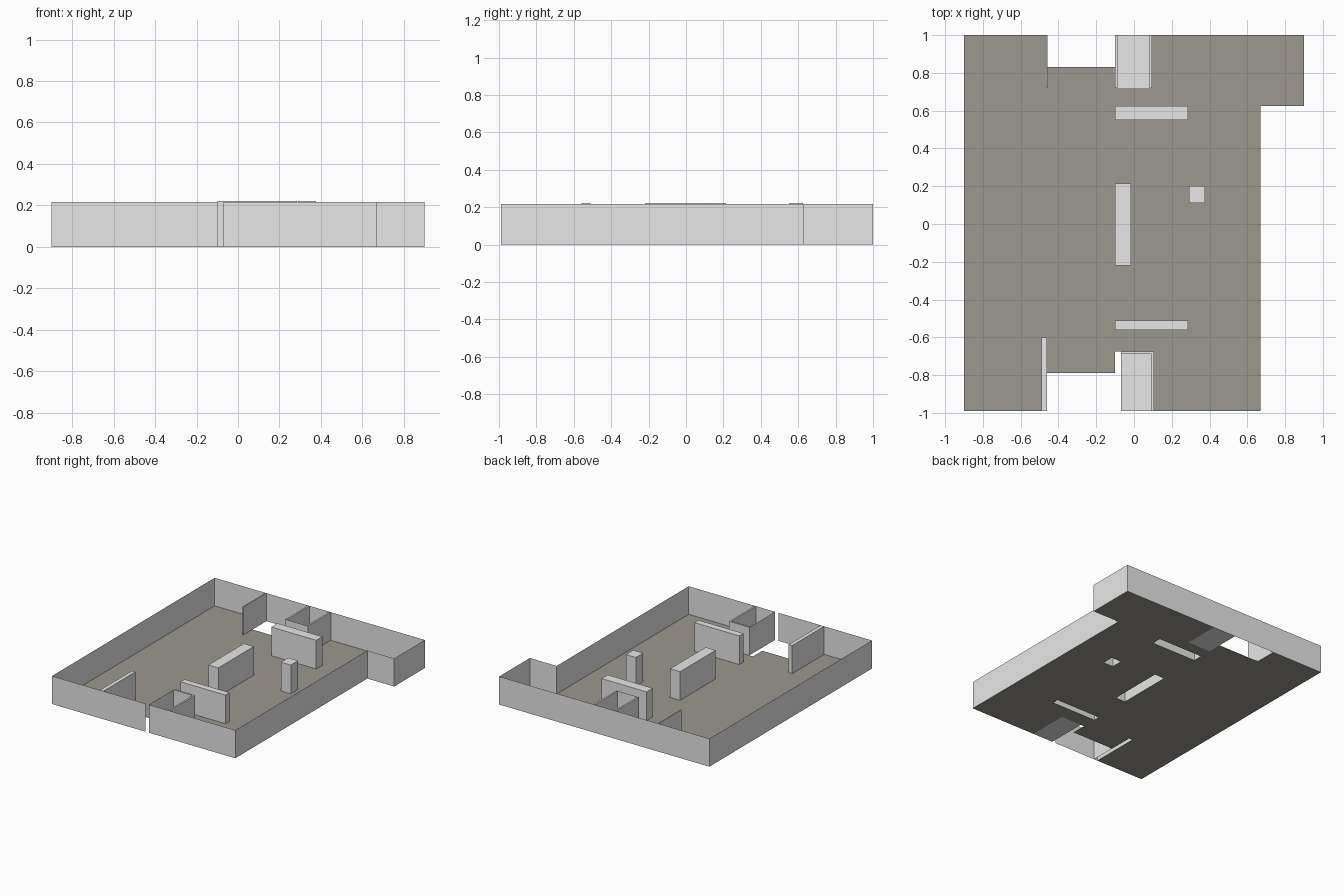
import bpy
import bmesh

if "Cube" in bpy.data.objects:
    bpy.data.objects.remove(bpy.data.objects["Cube"], do_unlink=True)

H = 0.217        # outer wall height
H_TALL = 0.222   # pillar height


def material(name, color):
    m = bpy.data.materials.new(name)
    m.use_nodes = True
    m.diffuse_color = (*color, 1)
    m.node_tree.nodes["Principled BSDF"].inputs["Base Color"].default_value = (*color, 1)
    return m


wall_grey = material("wall grey", (0.8, 0.8, 0.8))
floor_taupe = material("floor taupe", (0.33, 0.315, 0.28))


def finish(bm, name, mat):
    mesh = bpy.data.meshes.new(name)
    bm.to_mesh(mesh)
    bm.free()
    mesh.materials.append(mat)
    obj = bpy.data.objects.new(name, mesh)
    bpy.context.collection.objects.link(obj)
    return obj


def sheet_wall(name, path, height=H):
    """Upright sheet following a plan path."""
    bm = bmesh.new()
    low = [bm.verts.new((x, y, 0)) for x, y in path]
    top = [bm.verts.new((x, y, height)) for x, y in path]
    for i in range(len(path) - 1):
        bm.faces.new((low[i], low[i + 1], top[i + 1], top[i]))
    return finish(bm, name, wall_grey)


def hollow_block(name, rect, height=H):
    """Block with its underside left open."""
    x0, x1, y0, y1 = rect
    bm = bmesh.new()
    base = [bm.verts.new((x, y, 0)) for x, y in ((x0, y0), (x1, y0), (x1, y1), (x0, y1))]
    top = [bm.verts.new((v.co.x, v.co.y, height)) for v in base]
    for i in range(4):
        j = (i + 1) % 4
        bm.faces.new((base[i], base[j], top[j], top[i]))
    bm.faces.new(top)
    return finish(bm, name, wall_grey)


def plan_sheet(name, areas, holes, mat):
    """Flat sheet covering the areas, minus the holes."""
    rects = areas + holes
    xs = sorted({v for r in rects for v in r[:2]})
    ys = sorted({v for r in rects for v in r[2:]})

    def inside(x, y, r):
        return r[0] < x < r[1] and r[2] < y < r[3]

    bm = bmesh.new()
    for x0, x1 in zip(xs, xs[1:]):
        for y0, y1 in zip(ys, ys[1:]):
            cx, cy = (x0 + x1) / 2, (y0 + y1) / 2
            if any(inside(cx, cy, r) for r in areas) and not any(inside(cx, cy, r) for r in holes):
                bm.faces.new([bm.verts.new((x, y, 0))
                              for x, y in ((x0, y0), (x1, y0), (x1, y1), (x0, y1))])
    bmesh.ops.remove_doubles(bm, verts=bm.verts, dist=0.0001)
    return finish(bm, name, mat)


# Plan rectangles: x0, x1, y0, y1
LEFT, RIGHT, ALCOVE = -0.9, 0.67, 0.9
FRONT, BACK, STEP = -0.99, 1.0, 0.625

pillars = {
    "back_pier": (-0.1, 0.285, 0.55, STEP),
    "front_pier": (-0.1, 0.285, -0.56, -0.51),
    "centre_pier": (-0.1, -0.015, -0.22, 0.215),
    "square_pillar": (0.29, 0.375, 0.11, 0.2),
}
back_nook = (-0.1, 0.095, 0.72, BACK)
front_nook = (-0.07, 0.105, FRONT, -0.675)
front_divider = (-0.49, -0.46, FRONT, -0.6)
openings = [
    (-0.46, -0.1, 0.83, BACK),
    (-0.46, -0.1, FRONT, -0.79),
    (-0.1, -0.07, FRONT, -0.675),
]

# Floor with openings under the hollow parts
plan_sheet("floor", [(LEFT, RIGHT, FRONT, BACK), (RIGHT, ALCOVE, STEP, BACK)],
           openings + list(pillars.values()) + [back_nook, front_nook, front_divider],
           floor_taupe)
plan_sheet("nook_floors", [back_nook, front_nook], [], wall_grey)

# Outer walls, leaving a narrow slot in the front
sheet_wall("outer_wall", [(-0.07, FRONT), (RIGHT, FRONT), (RIGHT, STEP), (ALCOVE, STEP),
                          (ALCOVE, BACK), (LEFT, BACK), (LEFT, FRONT), (-0.1, FRONT)])

# Free-standing piers
for name, rect in pillars.items():
    hollow_block(name, rect, H_TALL)

# Dividers beside the two openings
hollow_block("front_divider", front_divider)
hollow_block("back_divider", (-0.465, -0.457, 0.72, BACK))

# Nook enclosures
T = 0.013
x0, x1, y0, y1 = back_nook
hollow_block("back_nook_right_wall", (x0, x0 + T, y0, y1))
hollow_block("back_nook_left_wall", (x1 - T, x1, y0, y1))
sheet_wall("back_nook_end", [(x0, y0), (x1, y0)])
x0, x1, y0, y1 = front_nook
sheet_wall("front_nook_right_wall", [(x0, y0), (x0, y1)])
hollow_block("front_nook_left_wall", (x1 - T, x1, y0, y1))
hollow_block("front_nook_end", (x0, x1 - T, y1 - T, y1))
